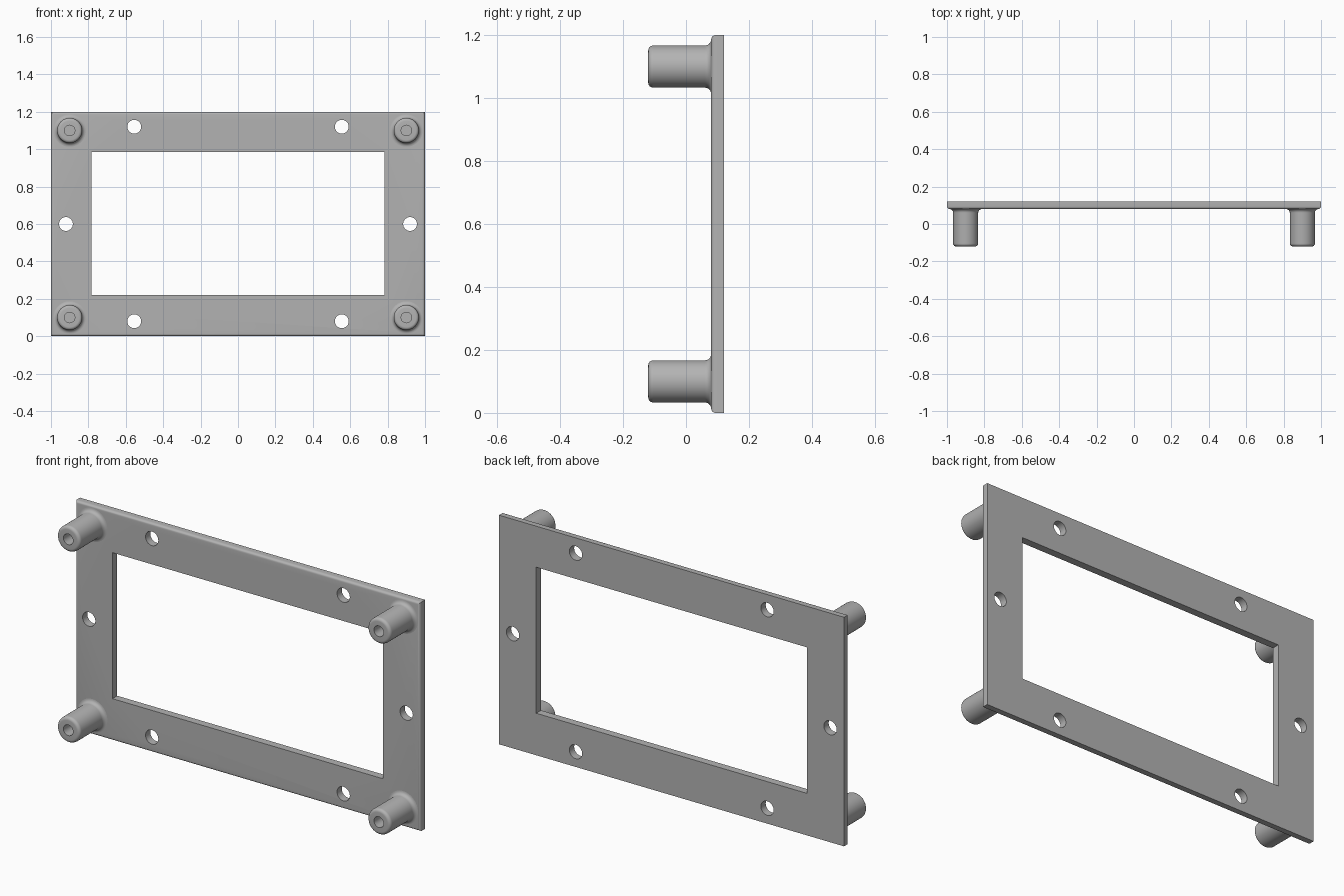
import bpy, bmesh, math
from mathutils import Matrix, Vector

cube = bpy.data.objects.get("Cube")
if cube:
    bpy.data.objects.remove(cube, do_unlink=True)

GREY = (0.45, 0.45, 0.45, 1)
mat = bpy.data.materials.new("plain grey")
mat.use_nodes = True
mat.diffuse_color = GREY
mat.node_tree.nodes["Principled BSDF"].inputs["Base Color"].default_value = GREY

FRONT, BACK, TIP = 0.08, 0.12, -0.12
HEIGHT = 1.2


def make_object(name, bm):
    bmesh.ops.recalc_face_normals(bm, faces=bm.faces)
    mesh = bpy.data.meshes.new(name)
    bm.to_mesh(mesh)
    bm.free()
    mesh.materials.append(mat)
    obj = bpy.data.objects.new(name, mesh)
    bpy.context.collection.objects.link(obj)
    return obj


def add_box(bm, x0, x1, y0, y1, z0, z1):
    m = Matrix.Translation(((x0 + x1) / 2, (y0 + y1) / 2, (z0 + z1) / 2))
    m = m @ Matrix.Diagonal((x1 - x0, y1 - y0, z1 - z0, 1))
    bmesh.ops.create_cube(bm, size=1, matrix=m)


def smooth(obj):
    bpy.ops.object.select_all(action="DESELECT")
    obj.select_set(True)
    bpy.context.view_layer.objects.active = obj
    bpy.ops.object.shade_smooth_by_angle(angle=math.radians(30))


# Plate with rounded front rim
bm = bmesh.new()
add_box(bm, -1, 1, FRONT, BACK, 0, HEIGHT)
rim = [e for e in bm.edges if all(v.co.y < 0.1 for v in e.verts)]
bmesh.ops.bevel(bm, geom=rim, offset=0.014, segments=5, profile=0.5, affect="EDGES")
plate = make_object("plate", bm)

# Cutter for the window and the six through holes
bm = bmesh.new()
add_box(bm, -0.784, 0.784, 0, 0.2, 0.22, 0.985)
for side in (-1, 1):
    for x, z in ((0.555, 0.08), (0.555, 1.12), (0.92, 0.6)):
        m = Matrix.Translation((side * x, 0.1, z)) @ Matrix.Rotation(math.pi / 2, 4, "X")
        bmesh.ops.create_cone(bm, cap_ends=True, segments=40, radius1=0.037,
                              radius2=0.037, depth=0.2, matrix=m)
cutter = make_object("opening_cutter", bm)
cutter.hide_render = True

cut = plate.modifiers.new("openings", "BOOLEAN")
cut.operation = "DIFFERENCE"
cut.solver = "EXACT"
cut.object = cutter
bpy.context.view_layer.objects.active = plate
bpy.ops.object.modifier_apply(modifier=cut.name)
bpy.data.objects.remove(cutter, do_unlink=True)
smooth(plate)


# Hollow standoff: lathed profile with rounded tip and filleted foot
def arc(r, y, radius, start, end, steps=6):
    angles = [math.radians(start + (end - start) * i / steps) for i in range(steps + 1)]
    return [(r + radius * math.cos(a), y + radius * math.sin(a)) for a in angles]


def make_post(name, x, z):
    r, tip_r, foot_r = 0.067, 0.016, 0.02
    profile = [(0, 0.06), (0.028, 0.06), (0.028, TIP)]
    profile += arc(r - tip_r, TIP + tip_r, tip_r, -90, 0)
    profile += arc(r + foot_r, FRONT - foot_r, foot_r, 180, 90)
    bm = bmesh.new()
    verts = [bm.verts.new((pr, py, 0)) for pr, py in profile]
    edges = [bm.edges.new(pair) for pair in zip(verts, verts[1:])]
    bmesh.ops.spin(bm, geom=verts + edges, cent=(0, 0, 0), axis=(0, 1, 0),
                   angle=math.tau, steps=48, use_merge=False)
    bmesh.ops.remove_doubles(bm, verts=bm.verts, dist=0.0001)
    # Close the foot inside the plate
    rim = [e for e in bm.edges if e.is_boundary]
    foot = bmesh.ops.extrude_edge_only(bm, edges=rim)["geom"]
    bmesh.ops.translate(bm, vec=Vector((0, 0.01, 0)),
                        verts=[g for g in foot if isinstance(g, bmesh.types.BMVert)])
    bmesh.ops.holes_fill(bm, edges=[e for e in bm.edges if e.is_boundary])
    post = make_object(name, bm)
    post.location = (x, 0, z)
    smooth(post)


for side, x in (("left", 0.9), ("right", -0.9)):
    for level, z in (("lower", 0.1), ("upper", 1.1)):
        make_post(f"{level}_{side}_post", x, z)
